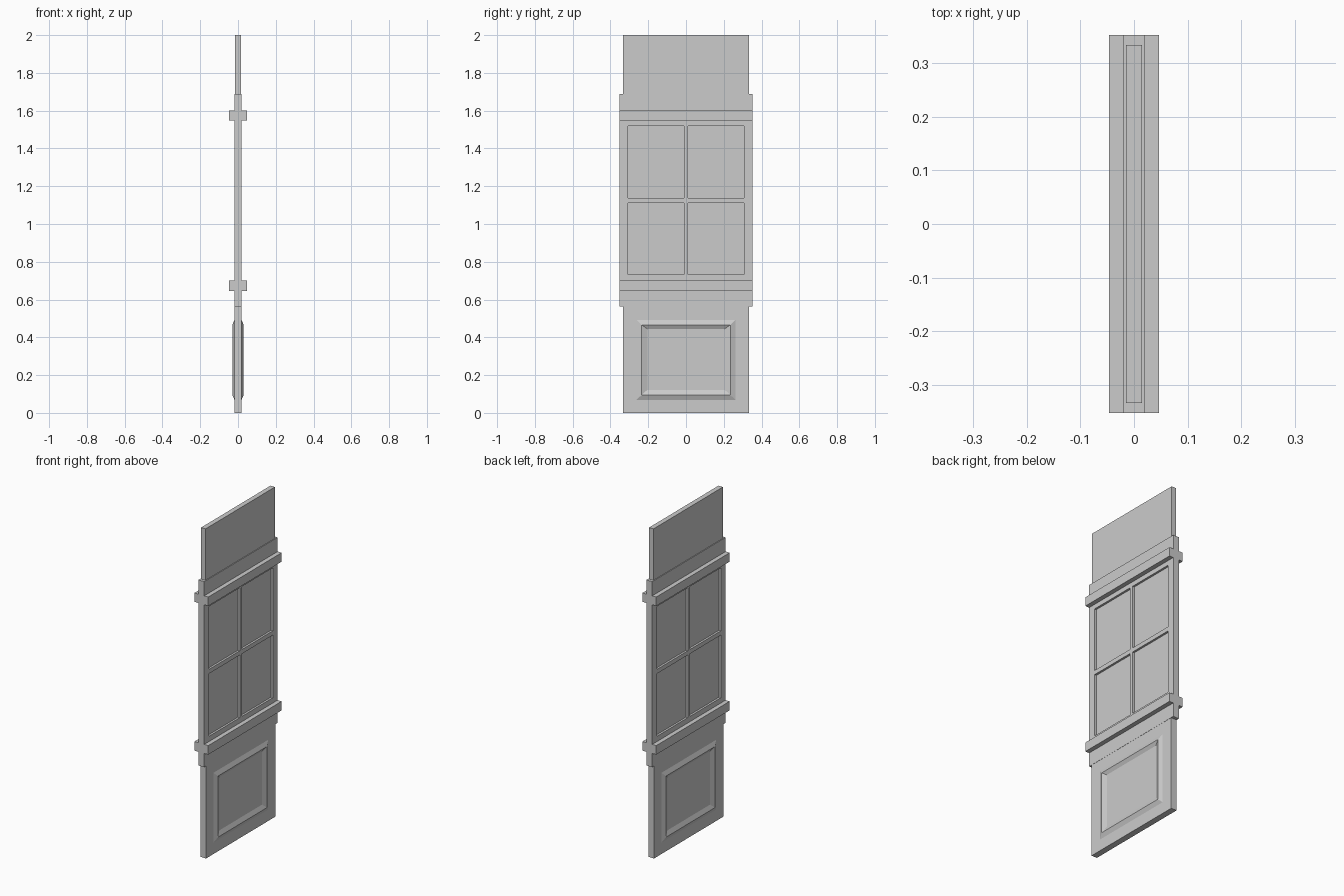
import bpy, bmesh

if "Cube" in bpy.data.objects:
    bpy.data.objects.remove(bpy.data.objects["Cube"])


def new_object(name, bm):
    bmesh.ops.recalc_face_normals(bm, faces=bm.faces)
    mesh = bpy.data.meshes.new(name)
    bm.to_mesh(mesh)
    bm.free()
    ob = bpy.data.objects.new(name, mesh)
    bpy.context.collection.objects.link(ob)
    return ob


def box(name, hx, y0, y1, z0, z1):
    """Box centred on x with half thickness hx."""
    bm = bmesh.new()
    bmesh.ops.create_cube(bm, size=1)
    for v in bm.verts:
        v.co = (2 * hx * v.co.x, y0 + (v.co.y + .5) * (y1 - y0), z0 + (v.co.z + .5) * (z1 - z0))
    return new_object(name, bm)


# Top board
box("top_board", 0.015, -0.333, 0.333, 1.6, 2.0)

# Window frame: grid of cells, openings left out, then solidified
YS = [-0.352, -0.307, -0.011, 0.011, 0.307, 0.352]
ZS = [0.562, 0.732, 1.112, 1.138, 1.52, 1.688]
bm = bmesh.new()
grid = [[bm.verts.new((0, y, z)) for z in ZS] for y in YS]
for i in range(5):
    for j in range(5):
        if not (i in (1, 3) and j in (1, 3)):
            bm.faces.new((grid[i][j], grid[i + 1][j], grid[i + 1][j + 1], grid[i][j + 1]))
frame = new_object("window_frame", bm)
solid = frame.modifiers.new("thickness", 'SOLIDIFY')
solid.thickness = 0.039
solid.offset = 0

# Glass panes, one in each opening
for i in (1, 3):
    for j in (1, 3):
        box("window_pane", 0.007, YS[i] - 0.004, YS[i + 1] + 0.004, ZS[j] - 0.004, ZS[j + 1] + 0.004)

# Projecting rails above and below the window
for name, z0, z1 in (("lower_rail", 0.645, 0.70), ("upper_rail", 1.548, 1.602)):
    box(name, 0.0465, -0.352, 0.352, z0, z1)

# Lower panel: concentric rectangles with a raised ridge on both faces
RINGS = [(0.0185, 0.333, 0.0, 0.58), (0.0185, 0.262, 0.069, 0.493),
         (0.030, 0.235, 0.095, 0.466), (0.0185, 0.205, 0.122, 0.445)]
bm = bmesh.new()
outer = []
for side in (1, -1):
    loops = [[bm.verts.new((side * x, y, z)) for y, z in ((-w, z0), (w, z0), (w, z1), (-w, z1))]
             for x, w, z0, z1 in RINGS]
    for a, b in zip(loops, loops[1:]):
        for k in range(4):
            n = (k + 1) % 4
            bm.faces.new((a[k], a[n], b[n], b[k]))
    bm.faces.new(loops[-1])
    outer.append(loops[0])
for k in range(4):
    n = (k + 1) % 4
    bm.faces.new((outer[0][k], outer[0][n], outer[1][n], outer[1][k]))
new_object("lower_panel", bm)
